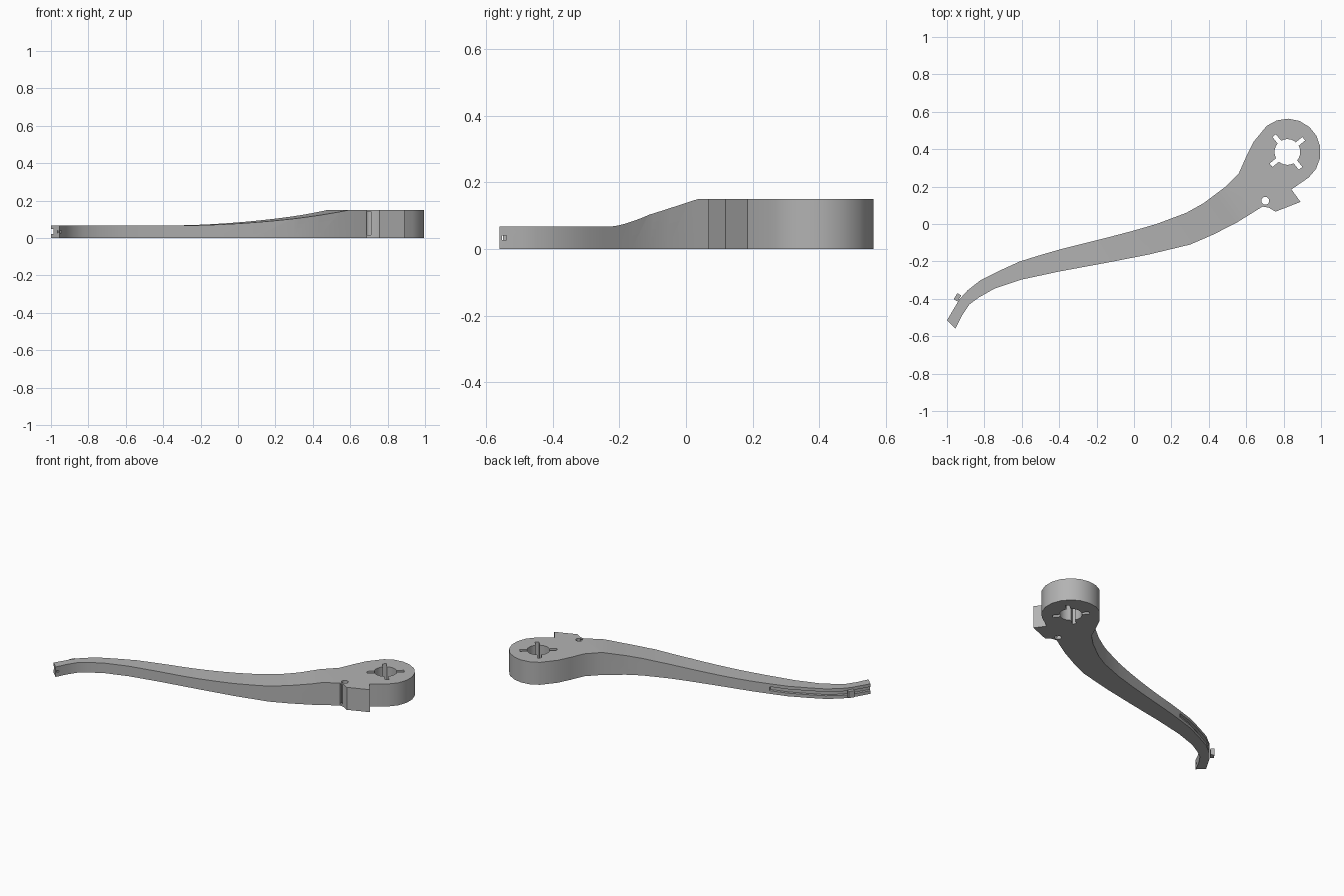
import bpy, bmesh
from math import cos, sin, pi, radians
from mathutils import Matrix, Vector

default = bpy.data.objects.get("Cube")
if default:
    bpy.data.objects.remove(default, do_unlink=True)

grey = bpy.data.materials.new("plain_grey")
grey.use_nodes = True
colour = (0.45, 0.45, 0.45, 1)
grey.diffuse_color = colour
grey.node_tree.nodes["Principled BSDF"].inputs["Base Color"].default_value = colour


def prism(name, points, low, high, matrix=None):
    """Extrude a flat outline between two heights, then place it."""
    bm = bmesh.new()
    face = bm.faces.new([bm.verts.new((p[0], p[1], low)) for p in points])
    walls = bmesh.ops.extrude_face_region(bm, geom=[face])
    top = [v for v in walls["geom"] if isinstance(v, bmesh.types.BMVert)]
    bmesh.ops.translate(bm, verts=top, vec=(0, 0, high - low))
    if matrix:
        bm.transform(matrix)
    bm.normal_update()
    bmesh.ops.recalc_face_normals(bm, faces=bm.faces)
    mesh = bpy.data.meshes.new(name)
    bm.to_mesh(mesh)
    bm.free()
    mesh.materials.append(grey)
    obj = bpy.data.objects.new(name, mesh)
    bpy.context.collection.objects.link(obj)
    return obj


def arc(centre, radius, start, end, steps):
    angles = [radians(start + (end - start) * i / steps) for i in range(steps + 1)]
    return [(centre[0] + radius * cos(a), centre[1] + radius * sin(a)) for a in angles]


def bar(centre, length, width, angle):
    """Rotated rectangle outline."""
    turn = Matrix.Rotation(radians(angle), 2)
    corners = [(-1, -1), (1, -1), (1, 1), (-1, 1)]
    return [Vector(centre) + turn @ Vector((x * length / 2, y * width / 2)) for x, y in corners]


def cut(target, cutter):
    cutter.hide_render = True
    mod = target.modifiers.new("cut", 'BOOLEAN')
    mod.operation = 'DIFFERENCE'
    mod.solver = 'EXACT'
    mod.object = cutter
    bpy.context.view_layer.objects.active = target
    bpy.ops.object.modifier_apply(modifier=mod.name)
    bpy.data.objects.remove(cutter, do_unlink=True)


# Lever outline: hub, back edge to the tip, front edge, stop block
hub = (0.82, 0.385)
height = 0.15
thin = 0.067
hub_edge = arc(hub, 0.178, -50, 128, 9)
back_edge = [(.64, .44), (.6, .36), (.56, .27), (.49, .2), (.37, .11), (.28, .06),
             (.12, 0), (0, -.035), (-.16, -.077), (-.4, -.137), (-.5, -.166),
             (-.61, -.2), (-.72, -.25), (-.82, -.3), (-.89, -.355), (-.935, -.405), (-1, -.515)]
front_edge = [(-.955, -.56), (-.92, -.49), (-.88, -.43), (-.83, -.393), (-.745, -.345),
              (-.6, -.297), (-.4, -.254), (-.14, -.206), (.08, -.163), (.3, -.11),
              (.425, -.056), (.55, .008), (.687, .093)]
stop_block = [(.72, .088), (.757, .066), (.89, .118), (.842, .185)]
lever = prism("lever", hub_edge + back_edge + front_edge + stop_block, 0, height)

# Curved thinning of the arm, swept square to the arm direction
rise_start, rise_end = -0.38, 0.498
profile = [(-2, thin)]
for i in range(16):
    t = i / 15
    profile.append((rise_start + (rise_end - rise_start) * t, thin + (height - thin) * t ** 1.8))
profile += [(rise_end + 0.02, height + 0.004), (rise_end + 0.02, 0.4), (-2, 0.4)]
sweep = Matrix(((.8, 0, .6, 0), (.6, 0, -.8, 0), (0, 1, 0, 0), (0, 0, 0, 1)))
cut(lever, prism("thinning_cutter", profile, -2, 2, sweep))

# Hub bore with four key slots
cut(lever, prism("bore_cutter", arc(hub, 0.069, 0, 345, 23), -1, 1))
for angle in (39, 129):
    cut(lever, prism("key_cutter", bar(hub, 0.225, 0.024, angle), -1, 1))

# Small pin hole with a blind slot to the front edge
pin = (0.702, 0.124)
cut(lever, prism("pin_cutter", arc(pin, 0.021, 0, 337.5, 15), -1, 1))
cut(lever, prism("slot_cutter", bar((0.7, 0.09), 0.02, 0.07, 0), 0.015, height - 0.007))

# Cable groove along the back of the arm, open at the tip
path = [Vector(p) for p in back_edge if p[0] <= -0.5]
path.append(path[-1] * 2 - path[-2])
outer, inner = [], []
for i, p in enumerate(path):
    along = (path[min(i + 1, len(path) - 1)] - path[max(i - 1, 0)]).normalized()
    out = Vector((along.y, -along.x))
    outer.append(p + out * 0.03)
    inner.append(p - out * 0.018)
cut(lever, prism("groove_cutter", outer + inner[::-1], 0.021, 0.047))

# Little square hole at the tip
cut(lever, prism("tip_cutter", bar((-0.945, -0.546), 0.04, 0.013, 0), 0.027, 0.04))

# Cable clip bridging the groove
clip = prism("cable_clip", bar((-0.944, -0.392), 0.038, 0.024, 58), 0.012, 0.056)

# Soft shading on the curved walls
bpy.ops.object.select_all(action='DESELECT')
lever.select_set(True)
bpy.context.view_layer.objects.active = lever
bpy.ops.object.shade_smooth_by_angle(angle=radians(28))
